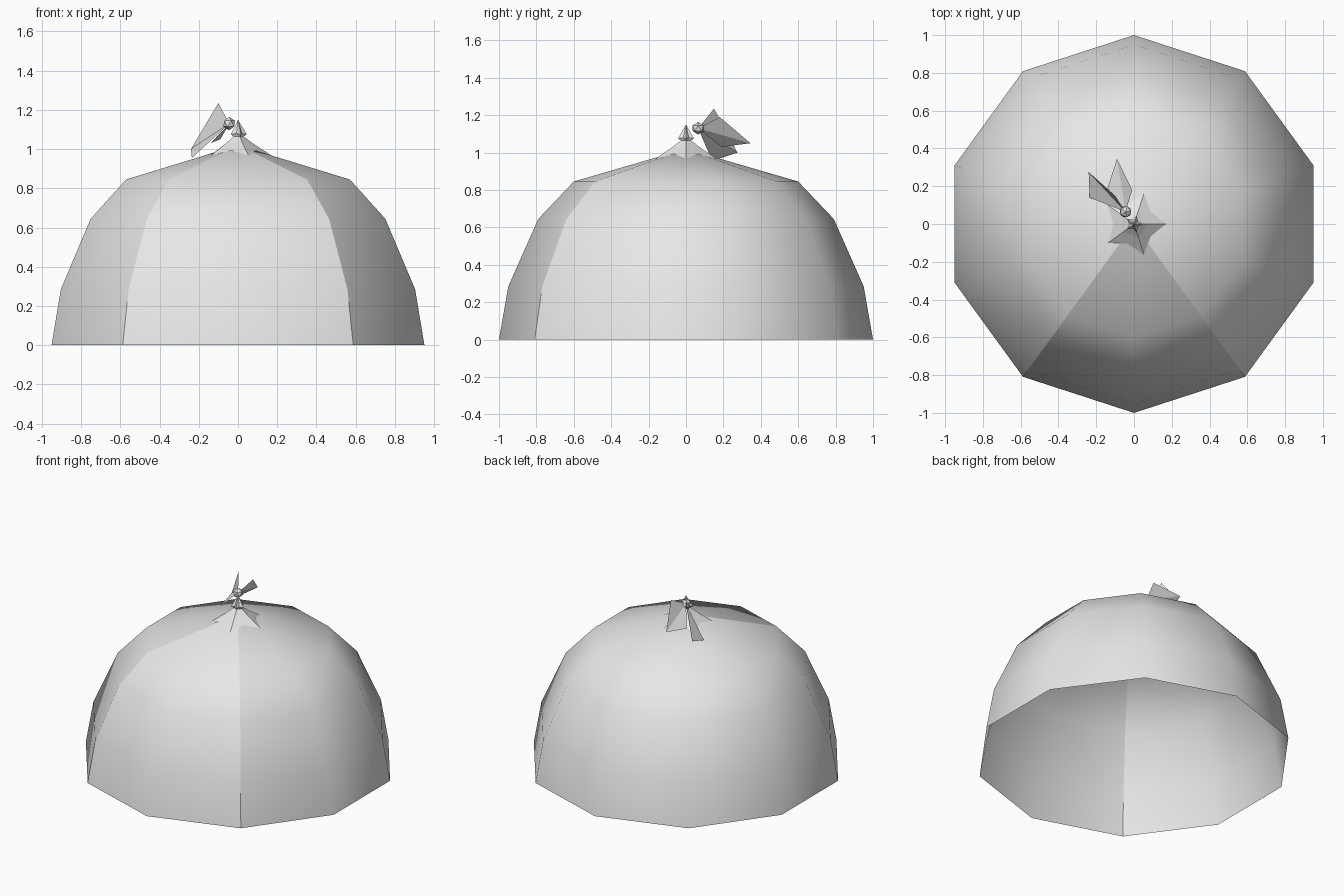
import bpy
from math import sin, cos, radians

cube = bpy.data.objects.get("Cube")
if cube:
    bpy.data.objects.remove(cube, do_unlink=True)

grey = bpy.data.materials.new("light_grey")
grey.use_nodes = True
colour = (0.8, 0.8, 0.8, 1)
grey.diffuse_color = colour
grey.node_tree.nodes["Principled BSDF"].inputs["Base Color"].default_value = colour


def make(name, verts, faces, smooth=False):
    mesh = bpy.data.meshes.new(name)
    mesh.from_pydata(verts, [], faces)
    mesh.materials.append(grey)
    for p in mesh.polygons:
        p.use_smooth = smooth
    ob = bpy.data.objects.new(name, mesh)
    bpy.context.collection.objects.link(ob)
    return ob


# Rows of the dome: radius and height, closed by the apex
PROFILE = [(1, 0), (0.95, 0.285), (0.79, 0.645), (0.6, 0.845)]
APEX = (0, 0, 1.02)


def dome_part(name, start, sectors):
    """Part of a ten-sided dome, running anticlockwise from a start angle."""
    verts, faces = [], []
    n = sectors + 1
    for r, z in PROFILE:
        for i in range(n):
            a = radians(start + 36 * i)
            verts.append((r * cos(a), r * sin(a), z))
    verts.append(APEX)
    for row in range(len(PROFILE) - 1):
        for i in range(sectors):
            a = row * n + i
            faces.append((a, a + 1, a + n + 1, a + n))
    top = (len(PROFILE) - 1) * n
    faces += [(top + i, top + i + 1, len(verts) - 1) for i in range(sectors)]
    return make(name, verts, faces, True)


# Canopy and separate door panel, meeting at two hard seams
dome_part("canopy", -54, 8)
dome_part("door_panel", -126, 2)

# Star-shaped collar rising to a small pointed finial
RINGS = [(0.17, 0.11, 0.968, 0.992), (0.075, 0.06, 1.03, 1.03),
         (0.028, 0.022, 1.065, 1.065), (0.045, 0.025, 1.075, 1.08)]
verts, faces = [], []
for outer, inner, z_out, z_in in RINGS:
    for i in range(10):
        a = radians(36 * i)
        r, z = (inner, z_in) if i % 2 else (outer, z_out)
        verts.append((r * cos(a), r * sin(a), z))
verts.append((0, 0, 1.15))
for i in range(10):
    j = (i + 1) % 10
    for row in range(0, 30, 10):
        faces.append((row + i, row + j, row + 10 + j, row + 10 + i))
    faces.append((30 + i, 30 + j, 40))
make("collar_finial", verts, faces)

# Knot and two ribbon tails
KNOT = (-0.045, 0.065, 1.13)
bpy.ops.mesh.primitive_ico_sphere_add(subdivisions=1, radius=0.034, location=KNOT)
knot = bpy.context.object
knot.name = "ribbon_knot"
knot.data.materials.append(grey)

TAILS = {
    "ribbon_tail_left": [(-0.01, 0.18, 1.19), (-0.09, 0.345, 1.05), (-0.14, 0.19, 1.03)],
    "ribbon_tail_right": [(-0.10, 0.15, 1.235), (-0.24, 0.275, 1.0), (-0.235, 0.14, 0.955)],
}
for name, points in TAILS.items():
    make(name, [KNOT] + points, [(0, 1, 2), (0, 2, 3)])
